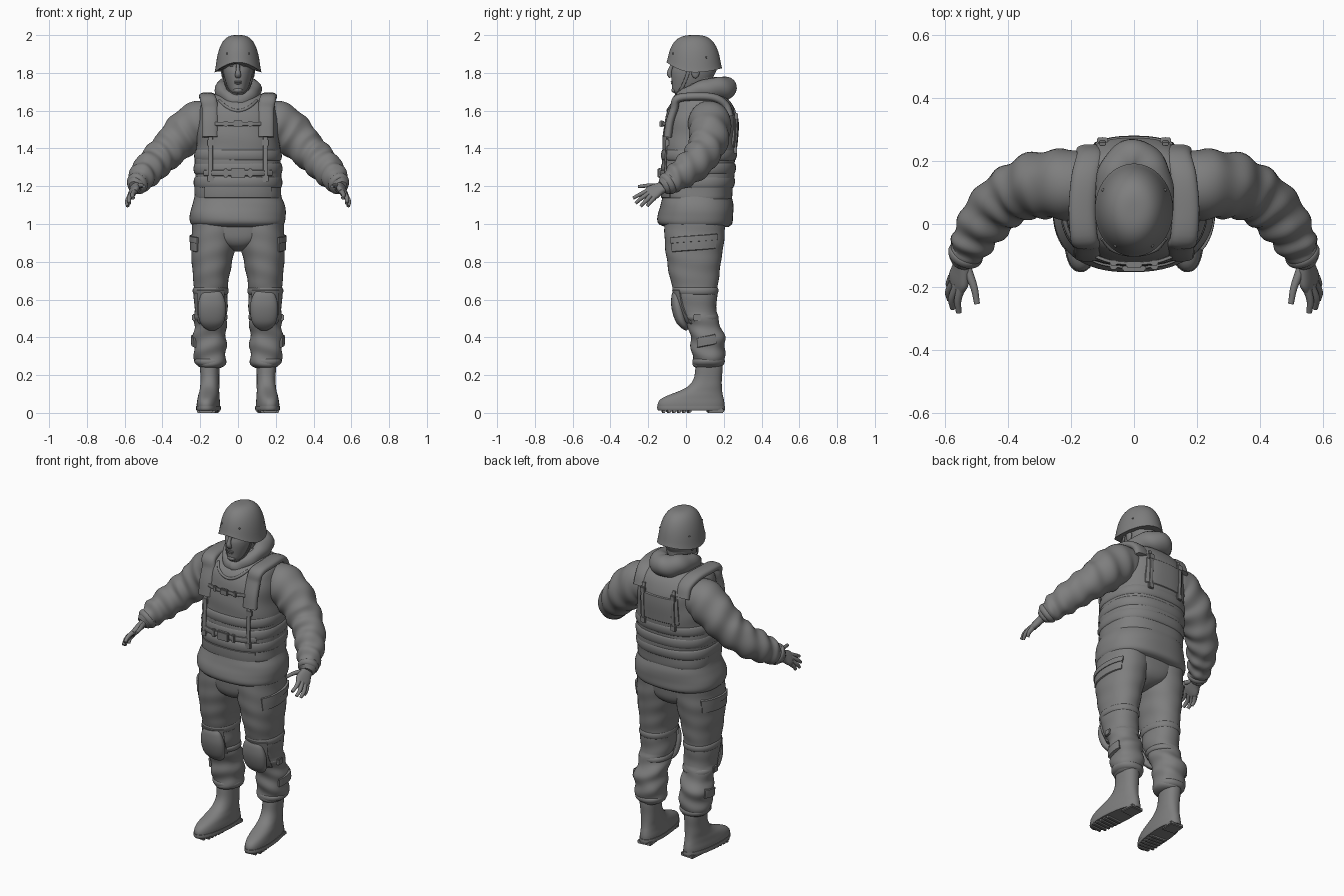
import bpy, bmesh, math
from math import sin, cos, pi, copysign
from mathutils import Vector, Matrix

if "Cube" in bpy.data.objects:
    bpy.data.objects.remove(bpy.data.objects["Cube"])

grey = bpy.data.materials.new("uniform_grey")
grey.use_nodes = True
GREY = (0.21, 0.21, 0.21, 1)
grey.diffuse_color = GREY
grey.node_tree.nodes["Principled BSDF"].inputs["Base Color"].default_value = GREY
parts = []


def finish(name, bm, mirror=False, matrix=None):
    mesh = bpy.data.meshes.new(name)
    bm.to_mesh(mesh)
    bm.free()
    if matrix:
        mesh.transform(matrix)
    mesh.materials.append(grey)
    obj = bpy.data.objects.new(name, mesh)
    bpy.context.collection.objects.link(obj)
    if mirror:
        obj.modifiers.new("mirror", 'MIRROR').use_mirror_merge = False
    parts.append(obj)
    return obj


def lin(a, b, n):
    return [a + (b - a) * i / n for i in range(n + 1)]


def interp(keys, k):
    """Smooth interpolation of key rows; the first value in a row is its position."""
    k = min(max(k, keys[0][0]), keys[-1][0])
    i = max(j for j in range(len(keys) - 1) if keys[j][0] <= k)
    a, b = keys[i], keys[i + 1]
    p, q = keys[max(i - 1, 0)], keys[min(i + 2, len(keys) - 1)]
    h = b[0] - a[0]
    t = (k - a[0]) / h
    out = []
    for c in range(1, len(a)):
        ma = (b[c] - p[c]) / (b[0] - p[0]) * h
        mb = (q[c] - a[c]) / (q[0] - a[0]) * h
        out.append((2*t**3 - 3*t*t + 1) * a[c] + (t**3 - 2*t*t + t) * ma
                   + (3*t*t - 2*t**3) * b[c] + (t**3 - t*t) * mb)
    return out


def corner(t, n):
    return [copysign(abs(f) ** (2 / n), f) for f in (cos(t), sin(t))]


def loft(keys, n=2.0):
    """Upright surface; rows are height, centre x, half width, front y, back y."""
    def surf(k, t, o=0):
        xc, hw, yf, yb = interp(keys, k)
        c, s = corner(t, n)
        return Vector((xc + hw*c + o*cos(t), (yf + yb)/2 + (yb - yf)/2*s + o*sin(t), k))
    return surf


def tube(keys, ref, n=2.0):
    """Swept surface; rows are position, x, y, z, radius along ref, radius across."""
    ref = Vector(ref)

    def surf(k, t, o=0):
        v = interp(keys, k)
        d = Vector(interp(keys, k + .02)[:3]) - Vector(interp(keys, k - .02)[:3])
        d.normalize()
        a = (ref - d * ref.dot(d)).normalized()
        c, s = corner(t, n)
        return Vector(v[:3]) + a * (v[3]*c + o*cos(t)) + d.cross(a) * (v[4]*s + o*sin(t))
    return surf


def skin(name, surf, ks, ts=None, off=lambda k, t: 0, cap=True, mirror=False, matrix=None, seg=32):
    closed = ts is None
    ts = lin(0, 2*pi, seg)[:-1] if closed else ts
    bm = bmesh.new()
    rows = [[bm.verts.new(surf(k, t, off(k, t))) for t in ts] for k in ks]
    m = len(ts)
    for a, b in zip(rows, rows[1:]):
        for j in range(m if closed else m - 1):
            bm.faces.new((a[j], a[(j+1) % m], b[(j+1) % m], b[j]))
    if closed and cap:
        bm.faces.new(rows[0][::-1])
        bm.faces.new(rows[-1])
    return finish(name, bm, mirror, matrix)


def patch(name, surf, k0, k1, t0, t1, h=.012, skew=0, mirror=False):
    """Raised plate that follows a surface."""
    d = (k1 - k0) * .07
    ks = [k0] + lin(k0 + d, k1 - d, 6) + [k1]
    ts = [t0] + lin(t0 + .03, t1 - .03, 12) + [t1]
    return skin(name, lambda k, t, o: surf(k + skew*t, t, o), ks, ts,
                lambda k, t: -.006 if k in (k0, k1) or t in (t0, t1) else h, mirror=mirror)


def band(name, surf, k0, k1, h, mirror=False):
    """Rounded padded band all the way round a surface."""
    return skin(name, surf, lin(k0, k1, 12), cap=False, mirror=mirror, seg=56,
                off=lambda k, t: -.004 + (h + .004) * max(0, sin(pi * (k - k0) / (k1 - k0))) ** .5)


def sweep(name, pts, ra, rb, ref, n=2.0, mirror=False, seg=12, taper=1.0):
    last = len(pts) - 1
    keys = [(i, *p, ra * taper**(i/last), rb * taper**(i/last)) for i, p in enumerate(pts)]
    return skin(name, tube(keys, ref, n), lin(0, last, last * 5), mirror=mirror, seg=seg)


def ball(name, loc, size, mirror=False):
    bm = bmesh.new()
    bmesh.ops.create_uvsphere(bm, u_segments=20, v_segments=12, radius=1,
                              matrix=Matrix.Translation(loc) @ Matrix.Diagonal((*size, 1)))
    return finish(name, bm, mirror)


def box(name, loc, size, mirror=False, matrix=None):
    bm = bmesh.new()
    bmesh.ops.create_cube(bm, size=1, matrix=Matrix.Translation(loc) @ Matrix.Diagonal((*size, 1)))
    bmesh.ops.bevel(bm, geom=bm.edges[:], offset=min(size) * .2, segments=2, affect='EDGES')
    return finish(name, bm, mirror, matrix)


def folds(amp, f):
    return lambda k, t: amp * (sin(f*k + 2.2*sin(t + 1)) + .6*sin(f*.6*k - 3*sin(t) + 2) * cos(2*t + f*.2*k))


# Jacket skirt and padded vest
jacket = loft([(.985, 0, .225, -.11, .225), (1.0, 0, .248, -.143, .246), (1.05, 0, .254, -.15, .252),
               (1.1, 0, .245, -.138, .248), (1.15, 0, .228, -.12, .238), (1.3, 0, .2, -.1, .22)], 2.4)
skin("jacket_skirt", jacket, lin(.985, 1.3, 30), off=folds(.003, 40), seg=64)
vest = loft([(1.12, 0, .222, -.11, .232), (1.14, 0, .23, -.124, .243), (1.22, 0, .228, -.128, .252),
             (1.32, 0, .228, -.126, .259), (1.42, 0, .22, -.124, .267), (1.52, 0, .213, -.118, .274),
             (1.59, 0, .205, -.1, .266), (1.64, 0, .19, -.075, .242), (1.675, 0, .155, -.03, .2),
             (1.695, 0, .1, .01, .15)], 2.5)
skin("vest", vest, lin(1.12, 1.695, 60), off=folds(.002, 45), seg=72)
for z, w in ((1.19, .062), (1.262, .062), (1.335, .06)):
    band("waist_band", vest, z, z + w, .007)
patch("back_panel", vest, 1.4, 1.57, pi/2 - .55, pi/2 + .55, h=.006)
patch("lower_front_flap", vest, 1.135, 1.2, -pi/2 - .8, -pi/2 + .8, h=.007)


def on_vest(x, z, side, o=0):
    """Point of the vest's front (-1) or back (1) at a given x and z."""
    ts = [side * pi/2 + a for a in lin(-1.5, 1.5, 150)]
    p = min((vest(z, t) for t in ts), key=lambda v: abs(v.x - x))
    return Vector((x, p.y + side * o, z))


# Shoulder pads, webbing and buckles
front = [on_vest(.148, z, -1, .008) for z in (1.46, 1.54, 1.61)]
back = [on_vest(.14, z, 1, -.006) for z in (1.63, 1.57)]
top = [(.158, -.045, 1.663), (.164, .05, 1.675), (.155, .15, 1.668)]
sweep("shoulder_pads", front + top + back, .043, .022, (1, 0, 0), 2.5, True, 24)
sweep("front_webbing", [on_vest(.145, z, -1, .01) for z in (1.48, 1.4, 1.32, 1.24)], .012, .005, (1, 0, 0), 4, True)
sweep("back_webbing", [on_vest(.1, z, 1, .008) for z in (1.61, 1.54, 1.47, 1.38)], .01, .005, (1, 0, 0), 4, True)
for side, x, z in ((-1, .145, 1.43), (-1, .145, 1.24), (1, .1, 1.39), (1, .1, 1.57)):
    box("webbing_buckles", on_vest(x, z, side, .008), (.034, .018, .035), True)
for nm, z, x, r in (("chest", 1.53, .12, .01), ("waist", 1.27, .18, .015)):
    sweep(nm + "_strap", [on_vest(f * x, z, -1, .008) for f in lin(-1, 1, 6)], r, .006, (0, 0, 1), 4)
    box(nm + "_buckle", on_vest(0, z, -1, .013), (r * 5, .02, r * 3.4))
    box(nm + "_clips", on_vest(.065, z, -1, .011), (.022, .018, r * 3), True)
sweep("vest_neckline", [on_vest(.1*f, 1.6 + .055*f*f, -1, 0) for f in lin(-1, 1, 8)], .008, .007, (0, 0, 1))

# Collar and rolled hood
collar = loft([(1.56, 0, .14, -.08, .2), (1.63, 0, .118, -.07, .18), (1.68, 0, .105, -.05, .165),
               (1.72, 0, .098, -.015, .16), (1.745, 0, .085, .01, .15)])
skin("collar", collar, lin(1.56, 1.745, 16), off=folds(.003, 50))
hood_keys = []
for i in range(-1, 18):
    a = i * pi / 8 - pi/2
    s = (sin(a) + 1) / 2
    hood_keys.append((i, .082*cos(a) * (1.1 - .25*s), .08 + .125*sin(a), 1.652 + .065*s**.8 + .02*cos(a)**2,
                      .034 + .028*s, .026 + .038*s))
skin("hood", tube(hood_keys, (0, 0, 1)), lin(0, 16, 64), off=folds(.002, 3), cap=False, seg=24)

# Head and face
head = loft([(1.687, 0, .025, -.055, .03), (1.7, 0, .042, -.07, .08), (1.735, 0, .06, -.074, .12),
             (1.78, 0, .073, -.078, .145), (1.81, 0, .077, -.077, .16), (1.838, 0, .077, -.069, .165),
             (1.862, 0, .079, -.079, .165), (1.92, 0, .07, -.06, .15)], 2.1)
skin("head", head, lin(1.687, 1.92, 30), seg=40)
skin("neck", loft([(1.6, 0, .066, .0, .14), (1.72, 0, .062, .0, .14), (1.82, 0, .064, .0, .145)]), lin(1.6, 1.82, 8))
nose = [(0, 0, -.07, 1.852, .009, .008), (1, 0, -.082, 1.82, .01, .011), (2, 0, -.088, 1.795, .015, .013),
        (3, 0, -.08, 1.776, .014, .008)]
skin("nose", tube(nose, (1, 0, 0)), lin(0, 3, 15), seg=16)
ball("eyes", (.03, -.052, 1.837), (.012, .012, .006), True)
ball("brows", (.03, -.06, 1.853), (.024, .012, .005), True)
ball("upper_lip", (0, -.072, 1.753), (.022, .009, .005))
ball("lower_lip", (0, -.071, 1.744), (.018, .009, .005))
ball("chin", (0, -.062, 1.708), (.024, .015, .014))
ball("ears", (.078, .05, 1.805), (.011, .022, .034), True)
sweep("chin_strap", [(.084, .02, 1.83), (.077, .0, 1.77), (.056, -.025, 1.715), (.03, -.045, 1.69), (0, -.052, 1.683)],
      .003, .009, (1, 0, 0), 3, True)


# Helmet
def dome(k, t, o=0):
    s, a = sin(t), k * pi / 2
    rim = 1.803 + s*s * (.053 if s < 0 else .022)
    r = cos(a) ** .66 * (1 + .06 * math.exp(-11 * k))
    return Vector((.117*r*cos(t), .044 + .139*r*s, rim + (2 - rim) * sin(a)))


shell = skin("helmet", dome, lin(0, .997, 34), seg=56)
rim_mod = shell.modifiers.new("thickness", 'SOLIDIFY')
rim_mod.thickness = .01
ball("helmet_bolts", dome(.25, -pi/2 + .55), (.005, .005, .005), True)
ball("helmet_side_bolts", dome(.25, .5), (.005, .005, .005), True)

# Sleeves
arm = tube([(0, .13, .12, 1.55, .095, .1), (1, .21, .125, 1.535, .116, .112), (2, .29, .125, 1.475, .11, .105),
            (3, .36, .105, 1.4, .099, .096), (4, .425, .065, 1.338, .09, .088), (5, .48, 0, 1.282, .083, .078),
            (6, .515, -.06, 1.238, .07, .065), (7, .54, -.11, 1.205, .05, .046), (8, .546, -.128, 1.195, .034, .03)],
           (0, 0, 1))
skin("sleeves", arm, lin(0, 8, 80), mirror=True, seg=44,
     off=lambda k, t: min(1, k/2) * (1.1 if k < 6.5 else .3) * folds(.0045, 6.5)(k, t))
band("cuffs", arm, 6.5, 7.1, .006, True)

# Hands
palm = [(0, .542, -.105, 1.2, .03, .026), (1, .546, -.14, 1.187, .036, .022), (2, .555, -.175, 1.168, .045, .019),
        (3, .562, -.2, 1.155, .038, .014)]
skin("palms", tube(palm, (-.7, .3, 1), 2.4), lin(0, 3, 15), mirror=True, seg=20)
for nm, base, mid, tip in (("thumbs", (.528, -.145, 1.2), (.507, -.2, 1.203), (.497, -.253, 1.198)),
                           ("index_fingers", (.542, -.188, 1.182), (.558, -.24, 1.158), (.555, -.28, 1.137)),
                           ("middle_fingers", (.558, -.192, 1.165), (.577, -.235, 1.137), (.574, -.267, 1.11)),
                           ("ring_fingers", (.571, -.185, 1.15), (.587, -.215, 1.12), (.584, -.24, 1.094)),
                           ("little_fingers", (.576, -.17, 1.138), (.585, -.19, 1.115), (.582, -.205, 1.095))):
    sweep(nm, [base, mid, tip], .015, .014, (1, 0, 0), mirror=True, taper=.6)

# Trousers
leg = loft([(.238, .147, .05, .06, .18), (.25, .146, .07, .043, .195), (.28, .147, .083, .036, .203),
            (.33, .148, .086, .028, .207), (.4, .15, .088, .022, .206), (.45, .148, .085, .012, .187),
            (.5, .145, .084, -.012, .167), (.56, .143, .088, -.045, .162), (.64, .145, .09, -.063, .166),
            (.7, .143, .093, -.082, .172), (.8, .138, .107, -.1, .185), (.88, .13, .118, -.111, .198),
            (.95, .124, .122, -.114, .205), (1.03, .12, .12, -.114, .208)], 2.2)
skin("trouser_legs", leg, lin(.238, 1.03, 90), mirror=True, seg=40,
     off=lambda k, t: (1 if k < .52 else .3) * folds(.0045, 62)(k, t))
seat = loft([(.855, 0, .02, -.01, .1), (.875, 0, .07, -.07, .16), (.91, 0, .15, -.1, .192),
             (.96, 0, .2, -.11, .203), (1.03, 0, .22, -.112, .208)], 2.6)
skin("trouser_seat", seat, lin(.855, 1.03, 14), seg=48)
patch("thigh_pockets", leg, .858, .935, -.85, .8, .006, .012, True)
patch("thigh_pocket_flaps", leg, .905, .94, -.87, .82, .01, .012, True)
patch("calf_pockets", leg, .355, .41, -.6, .45, .011, .02, True)
band("ankle_cuffs", leg, .25, .285, .004, True)

# Knee pads with their straps
band("upper_knee_straps", leg, .625, .665, .005, True)
band("lower_knee_straps", leg, .488, .522, .006, True)
patch("knee_pad_backing", leg, .47, .66, -pi/2 - .85, -pi/2 + .85, .008, 0, True)
pad = [(0, .138, .008, .44, .02, .008), (.4, .138, -.008, .46, .05, .02), (1, .138, -.027, .495, .068, .03),
       (2, .138, -.043, .56, .074, .034), (3, .138, -.052, .615, .062, .026), (3.6, .138, -.053, .642, .044, .016),
       (4, .138, -.05, .655, .018, .006)]
skin("knee_pads", tube(pad, (1, 0, 0), 2.2), lin(0, 4, 32), mirror=True, seg=28)
box("knee_strap_clips", (.234, .06, .505), (.018, .04, .035), True)

# Boots, turned slightly outward
pivot = Vector((.15, .12, 0))
turn = Matrix.Translation(pivot) @ Matrix.Rotation(.09, 4, 'Z') @ Matrix.Translation(-pivot)
boot = loft([(.018, .148, .058, -.148, .203), (.05, .148, .059, -.15, .204), (.075, .148, .056, -.132, .2),
             (.095, .148, .054, -.09, .195), (.115, .148, .051, -.038, .192), (.14, .148, .05, .01, .19),
             (.18, .148, .049, .04, .19), (.24, .15, .051, .05, .194), (.29, .15, .051, .055, .19)], 2.3)
skin("boots", boot, lin(.018, .29, 36), mirror=True, matrix=turn, seg=40)
sole = loft([(.012, .148, .06, -.147, .205), (.02, .148, .063, -.153, .208), (.036, .148, .062, -.153, .207)], 2.3)
skin("boot_soles", sole, lin(.012, .036, 4), mirror=True, matrix=turn, seg=40)
for i in range(6):
    y = -.12 + i * .027
    box("sole_treads", (.148, y, .01), (.1 if i > 0 else .07, .017, .02), True, turn)
box("boot_heels", (.148, .155, .011), (.085, .085, .022), True, turn)

# Smooth shading with sharp edges kept
bpy.ops.object.select_all(action='DESELECT')
for obj in parts:
    obj.select_set(True)
bpy.context.view_layer.objects.active = parts[0]
bpy.ops.object.shade_smooth_by_angle(angle=math.radians(40))
